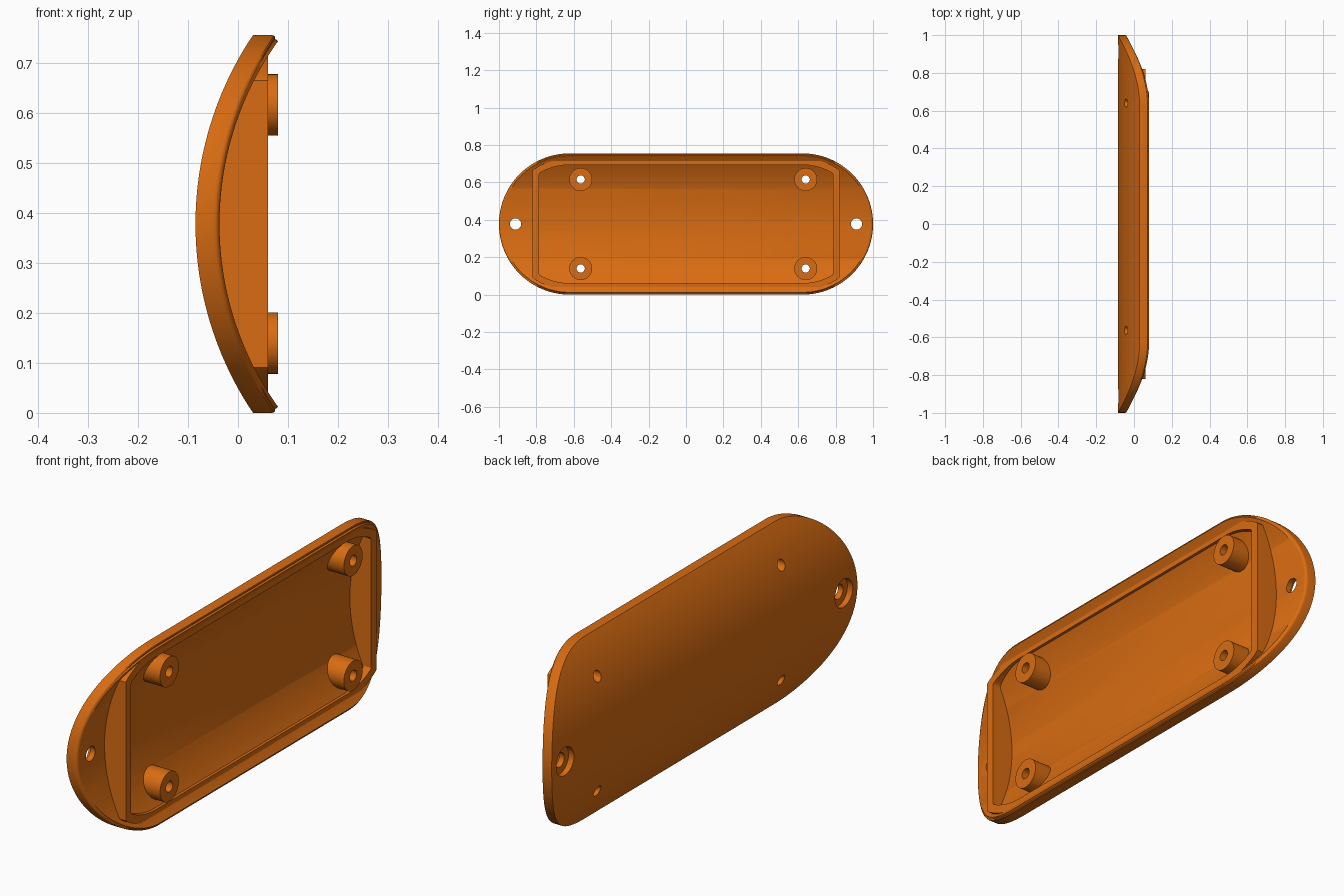
import bpy, bmesh, math
from mathutils import Matrix

if "Cube" in bpy.data.objects:
    bpy.data.objects.remove(bpy.data.objects["Cube"])

ZC = 0.3775            # mid height and end radius of the plate
YC = 0.6225            # centres of the rounded ends
AXIS_X = 0.592         # axis of the curved shell
R_OUT, R_IN = 0.677, 0.629
ROWS = 72

orange = bpy.data.materials.new("orange")
orange.diffuse_color = (0.69, 0.15, 0.006, 1)
orange.use_nodes = True
orange.node_tree.nodes["Principled BSDF"].inputs["Base Color"].default_value = orange.diffuse_color


def outer(d):
    return AXIS_X - math.sqrt(R_OUT ** 2 - d * d)


def inner(d):
    return AXIS_X - math.sqrt(R_IN ** 2 - d * d)


def finish(name, bm):
    bmesh.ops.recalc_face_normals(bm, faces=bm.faces)
    me = bpy.data.meshes.new(name)
    bm.to_mesh(me)
    bm.free()
    me.materials.append(orange)
    ob = bpy.data.objects.new(name, me)
    bpy.context.collection.objects.link(ob)
    return ob


def stadium(name, rings, clip=9.0):
    """Round-ended slab lofted through rings of (radius, x as a function of height)."""
    bm = bmesh.new()
    loops = []
    for r, fx in rings:
        left, right = [], []
        for i in range(ROWS + 1):
            t = math.pi * i / ROWS
            d, y = r * math.cos(t), min(YC + r * math.sin(t), clip)
            right.append(bm.verts.new((fx(d), y, ZC + d)))
            left.append(bm.verts.new((fx(d), -y, ZC + d)))
        loops.append((left, right))
    for left, right in (loops[0], loops[-1]):
        for i in range(ROWS):
            bm.faces.new((left[i], right[i], right[i + 1], left[i + 1]))
    rims = [right + left[::-1] for left, right in loops]
    for a, b in zip(rims, rims[1:]):
        n = len(a)
        for i in range(n):
            j = (i + 1) % n
            bm.faces.new((a[i], a[j], b[j], b[i]))
    return finish(name, bm)


def rod(name, r, x0, x1, y, z):
    """Cylinder lying along x."""
    bm = bmesh.new()
    m = Matrix.Translation(((x0 + x1) / 2, y, z)) @ Matrix.Rotation(math.pi / 2, 4, 'Y')
    bmesh.ops.create_cone(bm, cap_ends=True, segments=40, radius1=r, radius2=r,
                          depth=x1 - x0, matrix=m)
    return finish(name, bm)


def cut(ob, cutter):
    mod = ob.modifiers.new("cut", 'BOOLEAN')
    mod.operation, mod.solver, mod.object = 'DIFFERENCE', 'EXACT', cutter
    bpy.context.view_layer.objects.active = ob
    bpy.ops.object.modifier_apply(modifier=mod.name)
    bpy.data.objects.remove(cutter)


# Curved plate with a rounded inner edge
F = 0.012
rings = [(ZC, outer)]
for k in range(5):
    a = math.pi / 2 * k / 4
    rings.append((ZC - F + F * math.cos(a),
                  lambda d, a=a: inner(d * (ZC - F) / ZC) - F * (1 - math.sin(a))))
rings[-1] = (ZC - F, inner)
plate = stadium("curved_plate", rings)

# Raised locating lip on the hollow side
lip = stadium("locating_lip", [(0.35, lambda d: inner(d) - 0.02), (0.35, lambda d: 0.06)], 0.82)
cut(lip, stadium("lip_cutter", [(0.316, lambda d: inner(d) - 0.06),
                                (0.316, lambda d: 0.12)], 0.785))

# Screw bosses with through holes
parts = [plate, lip]
for y in (-0.563, 0.64):
    for z in (ZC - 0.238, ZC + 0.238):
        boss = rod("screw_boss", 0.0615, -0.012, 0.08, y, z)
        for ob in (boss, plate):
            cut(ob, rod("hole_cutter", 0.022, -0.2, 0.2, y, z))
        parts.append(boss)

# Counterbored mounting holes at both ends
for y in (-0.912, 0.912):
    cut(plate, rod("hole_cutter", 0.03, -0.2, 0.2, y, ZC))
    cut(plate, rod("bore_cutter", 0.058, -0.2, -0.06, y, ZC))

# Smooth curves, sharp edges
for ob in parts:
    bpy.ops.object.select_all(action='DESELECT')
    ob.select_set(True)
    bpy.context.view_layer.objects.active = ob
    bpy.ops.object.shade_smooth_by_angle(angle=math.radians(30))
